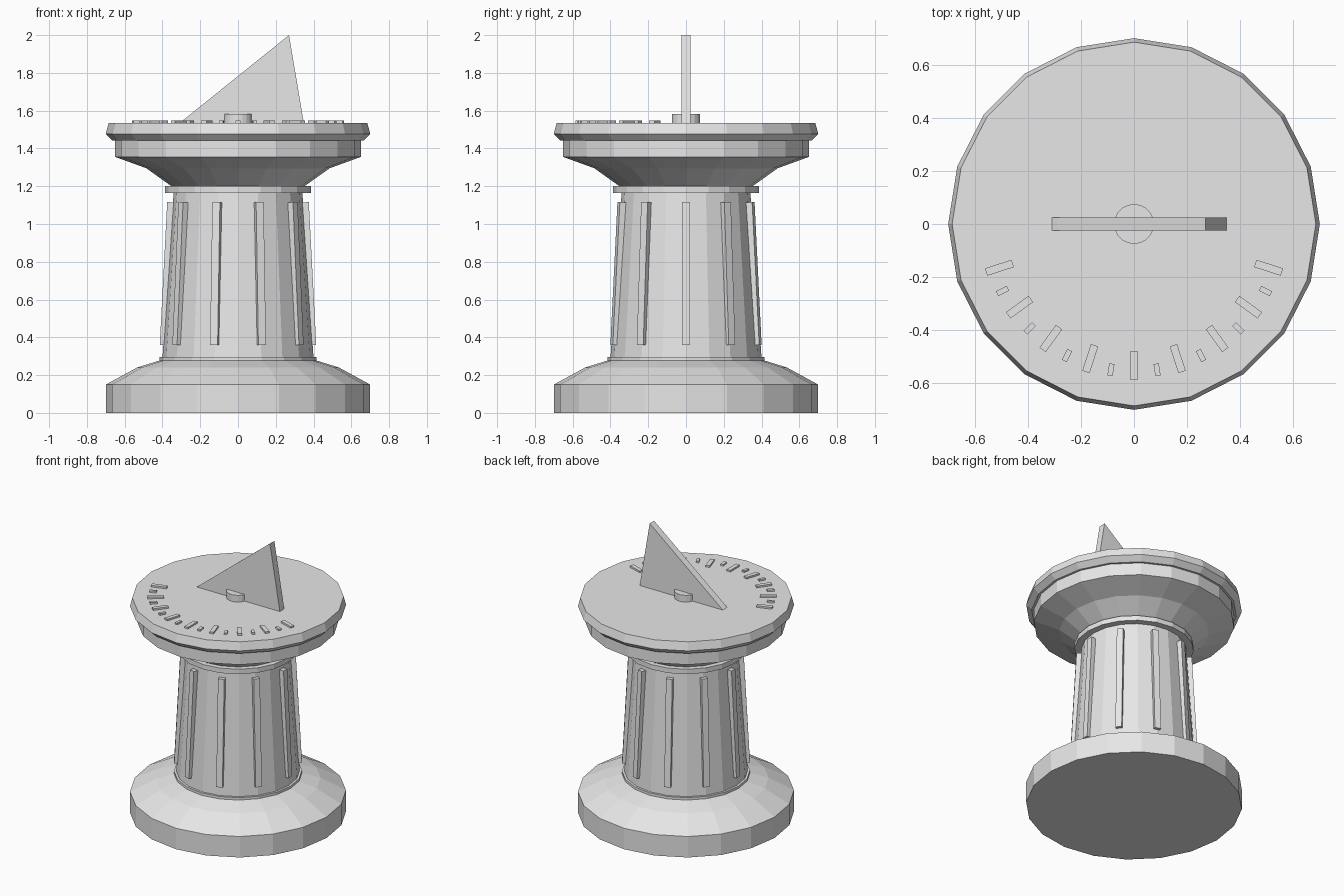
import bpy
import bmesh
import math
from mathutils import Matrix, Vector

default = bpy.data.objects.get("Cube")
if default:
    bpy.data.objects.remove(default, do_unlink=True)

SIDES = 20
DIAL_TOP = 1.535

stone = bpy.data.materials.new("pale grey stone")
stone.use_nodes = True
stone.diffuse_color = (0.8, 0.8, 0.8, 1)
stone.node_tree.nodes["Principled BSDF"].inputs["Base Color"].default_value = (0.8, 0.8, 0.8, 1)


def finish(name, bm):
    """Turn a bmesh into a flat-shaded stone object."""
    bmesh.ops.recalc_face_normals(bm, faces=bm.faces)
    mesh = bpy.data.meshes.new(name)
    bm.to_mesh(mesh)
    bm.free()
    mesh.materials.append(stone)
    obj = bpy.data.objects.new(name, mesh)
    bpy.context.collection.objects.link(obj)
    return obj


def lathe(name, profile):
    """Revolve (radius, height) points, capped top and bottom."""
    bm = bmesh.new()
    points = [(0, profile[0][1])] + profile + [(0, profile[-1][1])]
    verts = [bm.verts.new((r, 0, z)) for r, z in points]
    edges = [bm.edges.new(pair) for pair in zip(verts, verts[1:])]
    bmesh.ops.spin(bm, geom=verts + edges, cent=(0, 0, 0), axis=(0, 0, 1),
                   angle=math.tau, steps=SIDES, use_merge=True)
    bmesh.ops.remove_doubles(bm, verts=bm.verts, dist=0.0001)
    bmesh.ops.dissolve_limit(bm, angle_limit=0.01, verts=bm.verts, edges=bm.edges)
    return finish(name, bm)


def radial_box(name, angle, radius, z, size, tilt=0):
    """Box placed at a polar position, its x axis pointing outward."""
    bm = bmesh.new()
    matrix = (Matrix.Rotation(math.radians(angle), 4, 'Z')
              @ Matrix.Translation((radius, 0, z))
              @ Matrix.Rotation(tilt, 4, 'Y')
              @ Matrix.Diagonal((*size, 1)))
    bmesh.ops.create_cube(bm, size=1, matrix=matrix)
    return finish(name, bm)


# Pedestal: foot, collars, tapering shaft and flared head
lathe("base", [(0.7, 0), (0.7, 0.15), (0.535, 0.24), (0.4, 0.282)])
lathe("lower_collar", [(0.415, 0.275), (0.415, 0.295)])
lathe("shaft", [(0.4, 0.29), (0.34, 1.18)])
lathe("upper_collar", [(0.387, 1.165), (0.387, 1.2)])
lathe("flared_head", [(0.345, 1.195), (0.485, 1.295), (0.65, 1.355), (0.65, 1.45)])

# Dial plate with a bevelled rim, and the hub in its middle
lathe("dial_plate", [(0.665, 1.442), (0.7, 1.477), (0.685, DIAL_TOP)])
lathe("hub", [(0.075, DIAL_TOP - 0.01), (0.075, 1.583)])

# Raised ribs following the taper of the shaft
for i in range(10):
    radial_box(f"rib_{i + 1}", i * 36, 0.377, 0.737, (0.035, 0.042, 0.757), -0.052)

# Long hour marks and short half-hour marks around the front
for i in range(9):
    radial_box(f"hour_mark_{i + 1}", 198 + i * 18, 0.533, DIAL_TOP, (0.105, 0.029, 0.024))
for i in range(8):
    radial_box(f"half_hour_mark_{i + 1}", 207 + i * 18, 0.556, DIAL_TOP, (0.046, 0.02, 0.024))

# Triangular gnomon, extruded across y
bm = bmesh.new()
outline = [(-0.32, 1.525), (0.35, 1.525), (0.27, 2.0), (-0.29, 1.55)]
face = bm.faces.new([bm.verts.new((x, -0.025, z)) for x, z in outline])
side = bmesh.ops.extrude_face_region(bm, geom=[face])["geom"]
bmesh.ops.translate(bm, vec=Vector((0, 0.05, 0)),
                    verts=[v for v in side if isinstance(v, bmesh.types.BMVert)])
finish("gnomon", bm)
